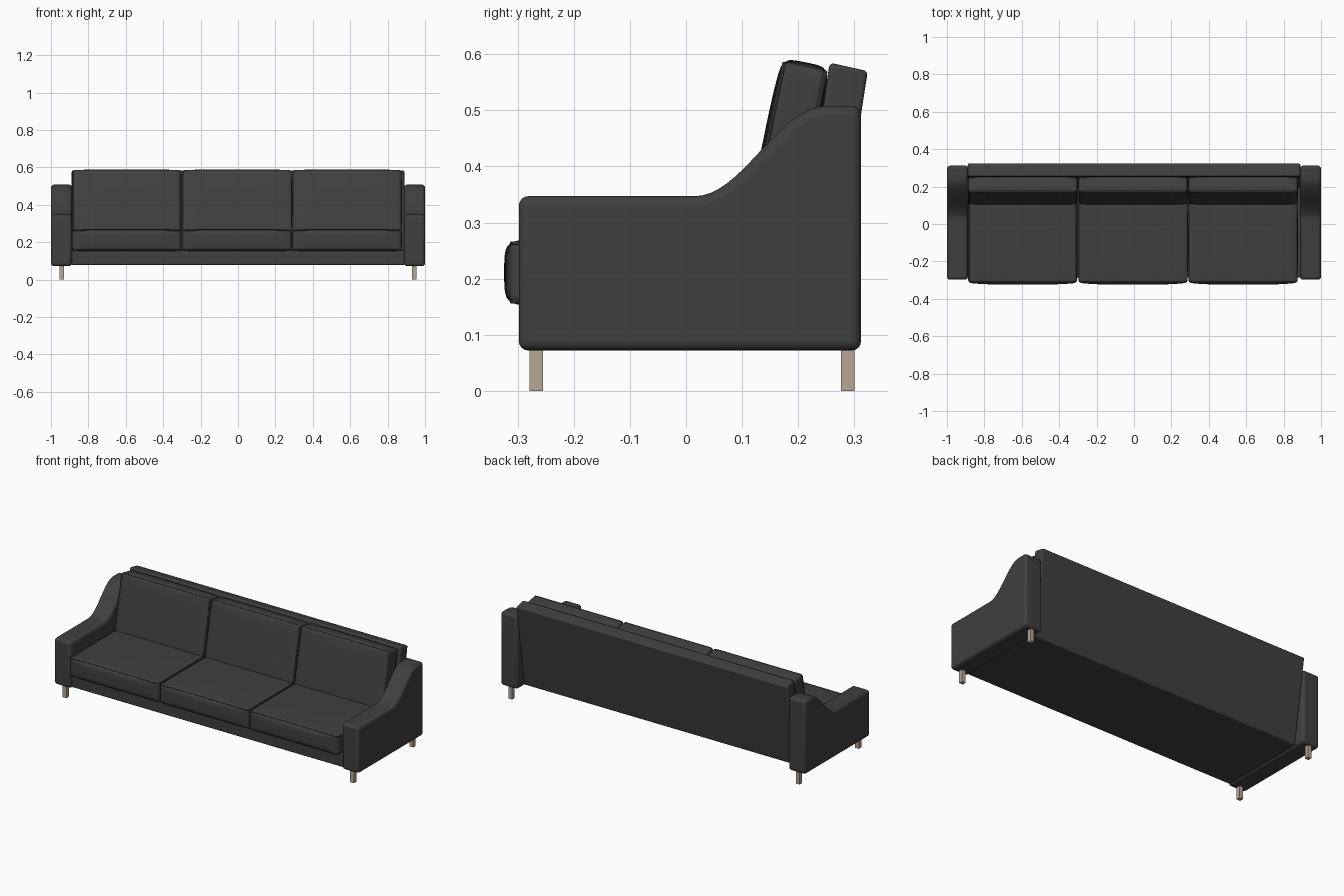
import bpy, bmesh, math
from mathutils import Vector, Matrix

if "Cube" in bpy.data.objects:
    bpy.data.objects.remove(bpy.data.objects["Cube"])


def material(name, color):
    m = bpy.data.materials.new(name)
    m.diffuse_color = (*color, 1)
    m.use_nodes = True
    m.node_tree.nodes["Principled BSDF"].inputs["Base Color"].default_value = m.diffuse_color
    return m


FABRIC = material("charcoal fabric", (0.05, 0.05, 0.05))
WOOD = material("pale wood", (0.48, 0.39, 0.30))


def finish(name, bm, mat, bevel=0, smooth=True):
    bmesh.ops.recalc_face_normals(bm, faces=bm.faces[:])
    me = bpy.data.meshes.new(name)
    bm.to_mesh(me)
    bm.free()
    me.materials.append(mat)
    ob = bpy.data.objects.new(name, me)
    bpy.context.collection.objects.link(ob)
    if bevel:
        mod = ob.modifiers.new("soft edges", 'BEVEL')
        mod.width, mod.segments = bevel, 4
        mod.limit_method, mod.angle_limit = 'ANGLE', math.radians(40)
    if smooth:
        bpy.ops.object.select_all(action='DESELECT')
        ob.select_set(True)
        bpy.context.view_layer.objects.active = ob
        bpy.ops.object.shade_smooth_by_angle(angle=math.radians(40))
    return ob


def extrude_profile(name, pts, x0, x1, mat, bevel=0):
    """Extrude a (y, z) outline along x."""
    bm = bmesh.new()
    face = bm.faces.new([bm.verts.new((x0, y, z)) for y, z in pts])
    new = bmesh.ops.extrude_face_region(bm, geom=[face])["geom"]
    bmesh.ops.translate(bm, vec=(x1 - x0, 0, 0),
                        verts=[v for v in new if isinstance(v, bmesh.types.BMVert)])
    return finish(name, bm, mat, bevel)


def cushion(name, half, center, bulge, thin, tilt=0, r=0.014):
    """Rounded, slightly puffed box with piping round both broad faces."""
    bm = bmesh.new()
    bmesh.ops.create_cube(bm, size=2)
    bmesh.ops.subdivide_edges(bm, edges=bm.edges[:], cuts=19, use_grid_fill=True)
    for v in bm.verts:
        t = v.co.copy()
        p = Vector([half[i] * math.sin(t[i] * math.pi / 2) for i in range(3)])
        inner = Vector([max(-half[i] + r, min(half[i] - r, p[i])) for i in range(3)])
        d = p - inner
        if d.length > 1e-6:
            p = inner + d.normalized() * r
        u = [p[i] / half[i] for i in range(3)]
        for i in range(3):
            a, b = (j for j in range(3) if j != i)
            p[i] += bulge[i] * u[i] * (1 - u[a] ** 4) * (1 - u[b] ** 4)
        v.co = p
    place = Matrix.Translation(center) @ Matrix.Rotation(tilt, 4, 'X')
    bm.transform(place)
    finish(name, bm, FABRIC)

    # piping: a rounded rectangle swept as a thin tube
    a, b = (i for i in range(3) if i != thin)
    bm = bmesh.new()
    for side in (-1, 1):
        path = []
        for k, (sa, sb) in enumerate(((1, 1), (-1, 1), (-1, -1), (1, -1))):
            for s in range(5):
                ang = math.radians(90 * k + 22.5 * s)
                p = Vector((0, 0, 0))
                p[a] = sa * (half[a] - r) + math.cos(ang) * (r - 0.003)
                p[b] = sb * (half[b] - r) + math.sin(ang) * (r - 0.003)
                p[thin] = side * (half[thin] - 0.004)
                path.append((p, ang))
        rings = []
        for p, ang in path:
            ring = []
            for s in range(6):
                q, w = p.copy(), s * math.tau / 6
                q[a] += 0.0035 * math.cos(w) * math.cos(ang)
                q[b] += 0.0035 * math.cos(w) * math.sin(ang)
                q[thin] += 0.0035 * math.sin(w)
                ring.append(bm.verts.new(q))
            rings.append(ring)
        for i, ring in enumerate(rings):
            nxt = rings[(i + 1) % len(rings)]
            for s in range(6):
                e = (s + 1) % 6
                bm.faces.new((ring[s], ring[e], nxt[e], nxt[s]))
    bm.transform(place)
    finish(name + "_piping", bm, FABRIC)


# arms: flat front sweeping up in an S curve to the back
arm = [(-0.298, 0.072), (0.312, 0.072), (0.312, 0.508)]
for i in range(16, -1, -1):
    t = i / 16
    arm.append((0.015 + 0.235 * t, 0.347 + 0.161 * 0.5 * (1 - math.cos(math.pi * t))))
arm.append((-0.298, 0.347))
extrude_profile("right_arm", arm, 0.888, 1.0, FABRIC, 0.017)
extrude_profile("left_arm", arm, -1.0, -0.888, FABRIC, 0.017)

# seat base and leaning back panel
extrude_profile("seat_base", [(-0.287, 0.078), (0.245, 0.078), (0.245, 0.16), (-0.287, 0.16)],
                -0.892, 0.892, FABRIC, 0.008)
extrude_profile("back_panel", [(0.18, 0.078), (0.247, 0.078), (0.324, 0.570), (0.256, 0.585)],
                -0.889, 0.889, FABRIC, 0.008)

# three seat cushions and three back cushions
for label, x in (("left", -0.595), ("middle", -0.005), ("right", 0.583)):
    cushion(label + "_seat_cushion", (0.291, 0.222, 0.056), (x, -0.092, 0.211),
            (0.002, 0.010, 0.004), 2)
    cushion(label + "_back_cushion", (0.291, 0.042, 0.172), (x, 0.178, 0.41),
            (0.002, 0.005, 0.007), 1, math.radians(-11.5))

# square legs
for sx, side in ((-1, "left"), (1, "right")):
    for y, end in ((-0.267, "front"), (0.288, "back")):
        bm = bmesh.new()
        bmesh.ops.create_cube(bm, size=1)
        bmesh.ops.scale(bm, vec=(0.024, 0.024, 0.08), verts=bm.verts)
        bmesh.ops.translate(bm, vec=(sx * 0.943, y, 0.04), verts=bm.verts)
        finish(f"{end}_{side}_leg", bm, WOOD, smooth=False)
